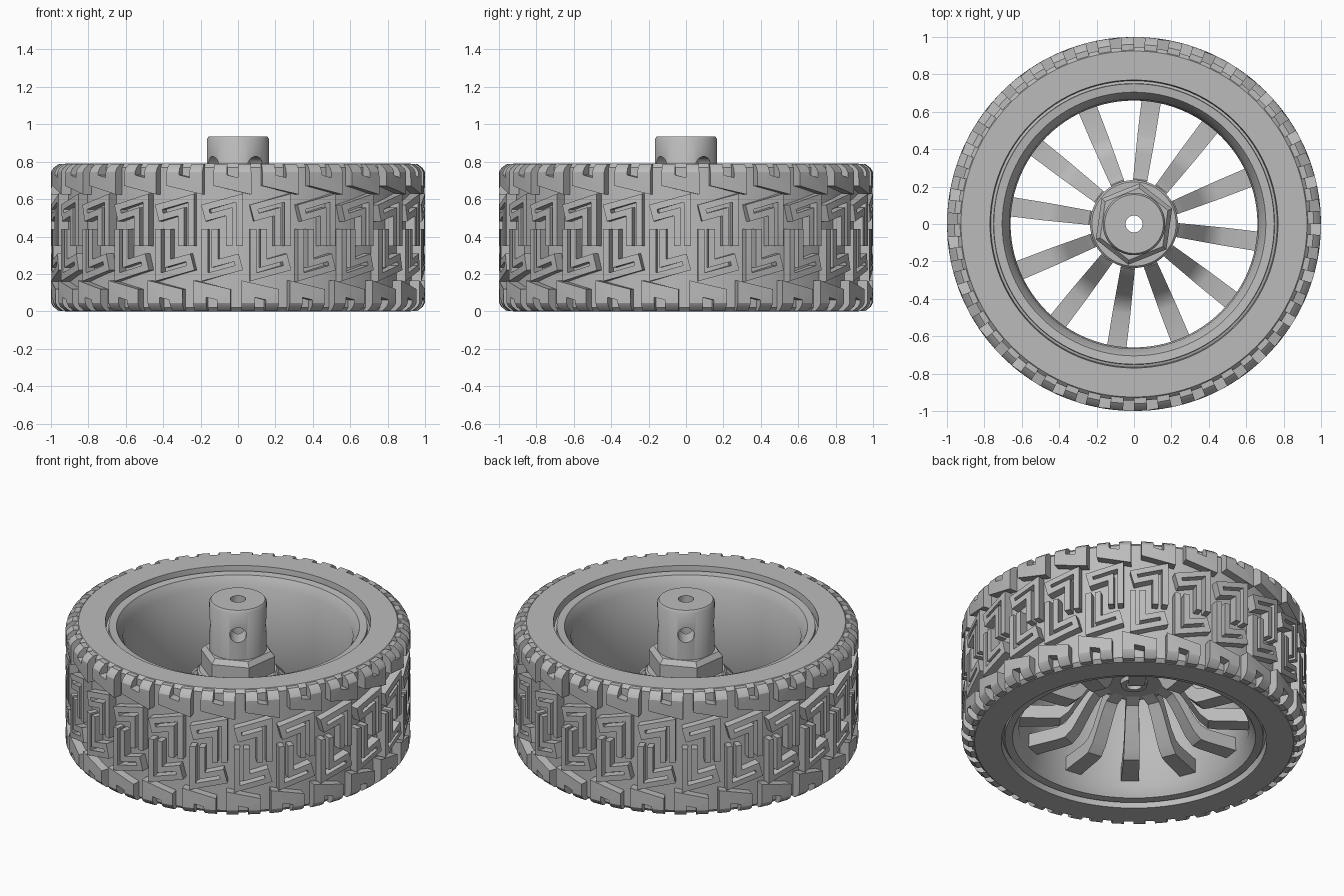
import bpy, bmesh
from math import sin, cos, pi, radians
from mathutils import Vector

if "Cube" in bpy.data.objects:
    bpy.data.objects.remove(bpy.data.objects["Cube"])

HEIGHT = 0.79
PITCHES = 24
SPOKES = 12

grey = bpy.data.materials.new("plain grey")
grey.use_nodes = True
COLOUR = (0.5, 0.5, 0.5, 1)
grey.diffuse_color = COLOUR
grey.node_tree.nodes["Principled BSDF"].inputs["Base Color"].default_value = COLOUR


def finish(name, bm, angle=35):
    """Turn a bmesh into a shaded object."""
    bmesh.ops.recalc_face_normals(bm, faces=bm.faces)
    mesh = bpy.data.meshes.new(name)
    bm.to_mesh(mesh)
    bm.free()
    mesh.materials.append(grey)
    obj = bpy.data.objects.new(name, mesh)
    bpy.context.collection.objects.link(obj)
    bpy.ops.object.select_all(action="DESELECT")
    obj.select_set(True)
    bpy.context.view_layer.objects.active = obj
    bpy.ops.object.shade_smooth_by_angle(angle=radians(angle))
    return obj


def lathe(name, profile, sides=96, turn=0.0):
    """Revolve a closed (radius, z) profile round the z axis."""
    bm = bmesh.new()
    rings = []
    for i in range(sides):
        a = turn + 2 * pi * i / sides
        rings.append([bm.verts.new((r * cos(a), r * sin(a), z)) for r, z in profile])
    n = len(profile)
    for i in range(sides):
        p, q = rings[i], rings[(i + 1) % sides]
        for j in range(n):
            k = (j + 1) % n
            bm.faces.new((p[j], q[j], q[k], p[k]))
    return finish(name, bm)


def bar(bm, sections):
    """Skin a row of four-cornered sections and cap both ends."""
    rows = [[bm.verts.new(p) for p in s] for s in sections]
    for p, q in zip(rows, rows[1:]):
        for j in range(4):
            k = (j + 1) % 4
            bm.faces.new((p[j], p[k], q[k], q[j]))
    bm.faces.new(rows[0])
    bm.faces.new(rows[-1])


def offset(path, d):
    """Shift a 2D path sideways with mitred corners."""
    pts = [Vector(p) for p in path]
    dirs = [(b - a).normalized() for a, b in zip(pts, pts[1:])]
    out = []
    for i, p in enumerate(pts):
        a = dirs[max(i - 1, 0)]
        b = dirs[min(i, len(dirs) - 1)]
        na, nb = Vector((-a.y, a.x)), Vector((-b.y, b.x))
        m = (na + nb).normalized()
        out.append(p + m * d / m.dot(na))
    return out


def on_tyre(u, z, a, raised):
    """Wrap a flat tread point round the tyre, rounding the shoulders."""
    edge = max(0.0, 0.05 - min(z, HEIGHT - z)) / 0.05
    r = 1 - 0.045 * edge ** 2 if raised else 0.93
    return (r * sin(u + a), -r * cos(u + a), z)


# Tyre carcass
half = [(0.765, 0.74), (0.77, HEIGHT), (0.925, HEIGHT), (0.945, 0.77)]
lathe("tyre", half + [(r, HEIGHT - z) for r, z in reversed(half)])

# Tread: folded ribbons, each repeated upside down in the lower half
top = HEIGHT - 0.003
shoulder = [(-0.095, top), (-0.095, 0.765), (-0.095, 0.745), (-0.095, 0.70),
            (0.035, 0.67), (0.035, 0.745), (0.035, 0.765), (0.035, top)]
hook = [(-0.17, 0.53), (-0.02, 0.57), (-0.02, 0.35)]
fold = list(offset(hook, 0.028))[::-1] + list(offset(hook, -0.028))
tread = bmesh.new()
for path, width in ((shoulder, 0.072), (fold, 0.035)):
    left, right = offset(path, width / 2), offset(path, -width / 2)
    for flip in (False, True):
        for i in range(PITCHES):
            a = 2 * pi * i / PITCHES
            sections = []
            for p, q in zip(left, right):
                if flip:
                    p, q = [Vector((0.09 - v.x, HEIGHT - v.y)) for v in (p, q)]
                sections.append([on_tyre(*p, a, False), on_tyre(*p, a, True),
                                 on_tyre(*q, a, True), on_tyre(*q, a, False)])
            bar(tread, sections)
finish("tread_blocks", tread, 25)

# Rim barrel with a lip at each end
lathe("rim", [(0.768, 0.05), (0.768, 0.74), (0.752, 0.745), (0.75, 0.765), (0.705, 0.76),
              (0.70, 0.75), (0.667, 0.70), (0.66, 0.40), (0.667, 0.09), (0.70, 0.04),
              (0.705, 0.03), (0.75, 0.025), (0.752, 0.045)])

# Cranked spokes: (radius, lower z, upper z, half width)
stations = [(0.17, 0.40, 0.48, 0.038), (0.24, 0.38, 0.47, 0.038), (0.28, 0.33, 0.43, 0.04),
            (0.38, 0.17, 0.27, 0.044), (0.43, 0.125, 0.22, 0.046), (0.48, 0.12, 0.205, 0.048),
            (0.665, 0.12, 0.205, 0.052)]
spokes = bmesh.new()
for i in range(SPOKES):
    a = radians(22) + 2 * pi * i / SPOKES
    out, side = Vector((cos(a), sin(a), 0)), Vector((-sin(a), cos(a), 0))
    sections = []
    for r, low, high, w in stations:
        sections.append([out * r + side * s * w + Vector((0, 0, z))
                         for s, z in ((-1, low), (1, low), (1, high), (-1, high))])
    bar(spokes, sections)
finish("spokes", spokes, 30)

# Hub flange, hexagonal collar and bored shaft
lathe("hub_flange", [(0.045, 0.375), (0.075, 0.375), (0.08, 0.40), (0.21, 0.40),
                     (0.235, 0.42), (0.235, 0.48), (0.225, 0.49), (0.045, 0.49)], 64)
lathe("hex_collar", [(0.14, 0.485), (0.22, 0.485), (0.22, 0.59), (0.195, 0.62),
                     (0.14, 0.62)], 6, radians(-98))
shaft = lathe("hub_shaft", [(0.045, 0.48), (0.165, 0.48), (0.167, 0.92),
                            (0.157, 0.935), (0.045, 0.935)], 64)

# Crossed screw holes through the shaft
for i in range(2):
    bpy.ops.mesh.primitive_cylinder_add(
        vertices=32, radius=0.048, depth=0.6, location=(0, 0, 0.78),
        rotation=(0, pi / 2, radians(-55) + i * pi / 2))
    cutter = bpy.context.object
    cutter.hide_render = True
    cutter.data.materials.append(grey)
    cut = shaft.modifiers.new("screw_hole", "BOOLEAN")
    cut.operation = "DIFFERENCE"
    cut.solver = "EXACT"
    cut.object = cutter
    bpy.context.view_layer.objects.active = shaft
    bpy.ops.object.modifier_apply(modifier=cut.name)
    bpy.data.objects.remove(cutter)
bpy.ops.object.select_all(action="DESELECT")
shaft.select_set(True)
bpy.ops.object.shade_smooth_by_angle(angle=radians(35))
